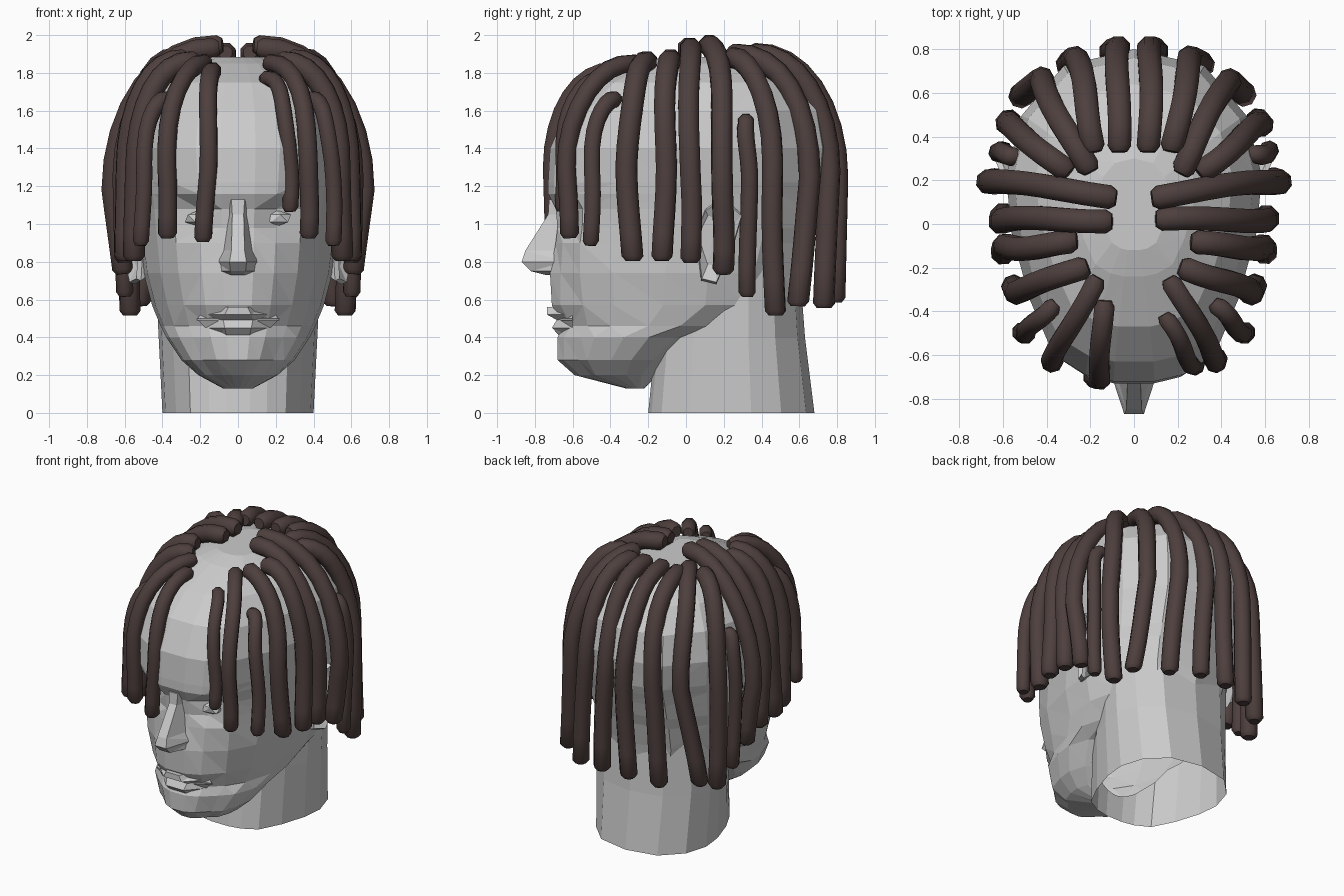
import bpy, bmesh, math, random
from mathutils import Vector

if "Cube" in bpy.data.objects:
    bpy.data.objects.remove(bpy.data.objects["Cube"])

random.seed(4)
hair = bpy.data.materials.new("dark_brown_hair")
hair.diffuse_color = (0.075, 0.05, 0.047, 1)
hair.use_nodes = True
hair.node_tree.nodes["Principled BSDF"].inputs["Base Color"].default_value = hair.diffuse_color


def loft(name, rings, mat=None, smooth=False, tri=False):
    """Skin a list of equal-length closed rings and cap both ends."""
    bm = bmesh.new()
    vs = [[bm.verts.new(p) for p in r] for r in rings]
    n = len(rings[0])
    for a, b in zip(vs, vs[1:]):
        for i in range(n):
            j = (i + 1) % n
            bm.faces.new((a[i], a[j], b[j], b[i]))
    bm.faces.new(vs[0])
    bm.faces.new(vs[-1])
    bmesh.ops.recalc_face_normals(bm, faces=bm.faces)
    if tri:
        bmesh.ops.triangulate(bm, faces=bm.faces)
    me = bpy.data.meshes.new(name)
    bm.to_mesh(me)
    bm.free()
    ob = bpy.data.objects.new(name, me)
    bpy.context.collection.objects.link(ob)
    if mat:
        me.materials.append(mat)
    if smooth:
        bpy.ops.object.select_all(action='DESELECT')
        ob.select_set(True)
        bpy.context.view_layer.objects.active = ob
        bpy.ops.object.shade_smooth_by_angle(angle=math.radians(46))
    return ob


# half outline of a horizontal head section: (share of half width, share of depth)
HALF = [(0, 0), (.16, 0), (.38, .02), (.63, .08), (.82, .25), (.96, .45),
        (1, .62), (.88, .8), (.55, .95), (0, 1)]


def section(z, yf, yb, hw, push=0, cheek=0):
    pts = []
    for i, (u, v) in enumerate(HALF):
        y = yf + v * (yb - yf)
        y += push if i == 2 else cheek if i == 3 else 0
        pts.append((u * hw, y, z))
    return pts + [(-x, y, z) for x, y, z in reversed(pts[1:-1])]


# head: chin to crown, eye sockets pushed in
rows = [(.13, -.32, -.22, .08), (.2, -.59, -.15, .21, .02, .05), (.28, -.68, -.05, .3, .02, .06),
        (.4, -.68, .1, .38, .02, .06), (.46, -.65, .35, .41, .02, .05), (.57, -.71, .6, .455, .02, .06),
        (.74, -.72, .63, .5, .03, .05), (.9, -.69, .67, .52, .01, .02), (.98, -.68, .7, .53, .04, .02),
        (1.08, -.69, .73, .54, .06, .03), (1.16, -.73, .76, .55, 0, .02), (1.22, -.73, .78, .56),
        (1.4, -.72, .8, .585), (1.6, -.63, .76, .55), (1.75, -.47, .64, .45),
        (1.85, -.24, .44, .28), (1.885, -.12, .3, .16)]
head = loft("head", [section(*r) for r in rows], tri=True)

# neck
neck = loft("neck", [section(0, -.2, .68, .4), section(.4, -.16, .63, .42), section(.8, -.1, .6, .44)])


def face_wedge(name, rows, back):
    """Raised facial form; rows are (z, half width, front half width, front y)."""
    return loft(name, [[(-w, back, z), (-f, y, z), (f, y, z), (w, back, z)] for z, w, f, y in rows],
                tri=True)


nose = face_wedge("nose", [(1.13, .05, .035, -.725), (1.05, .06, .03, -.73), (.86, .09, .035, -.85),
                           (.8, .12, .045, -.87), (.75, .12, .04, -.82), (.73, .06, .03, -.74)], -.64)
lower_lip = face_wedge("lower_lip", [(.4, .1, .06, -.66), (.45, .17, .07, -.71), (.5, .22, .08, -.68)], -.6)
upper_lip = face_wedge("upper_lip", [(.49, .22, .08, -.68), (.52, .2, .07, -.735), (.56, .12, .05, -.735)], -.6)

# weld neck and facial forms into the head, leave the neck open underneath
for part in (neck, nose, lower_lip, upper_lip):
    mod = head.modifiers.new(part.name, 'BOOLEAN')
    mod.operation, mod.solver, mod.object = 'UNION', 'EXACT', part
bpy.context.view_layer.objects.active = head
for mod in list(head.modifiers):
    bpy.ops.object.modifier_apply(modifier=mod.name)
for part in (neck, nose, lower_lip, upper_lip):
    bpy.data.objects.remove(part)
bm = bmesh.new()
bm.from_mesh(head.data)
bmesh.ops.delete(bm, geom=[f for f in bm.faces if all(v.co.z < .001 for v in f.verts)], context='FACES_ONLY')
bm.to_mesh(head.data)
bm.free()

# eyes and ears, both sides
EAR = [(.08, .7), (.05, .95), (.1, 1.08), (.2, 1.14), (.3, 1.05), (.25, .88), (.16, .68)]
for side, s in (("left", -1), ("right", 1)):
    bpy.ops.mesh.primitive_ico_sphere_add(subdivisions=1, radius=1, location=(s * .2, -.595, 1.03))
    eye = bpy.context.object
    eye.name = side + "_eye"
    eye.scale = (.09, .05, .045)
    rings = []
    for k, off in ((.75, -.08), (1, -.01), (.95, .015), (.6, -.02)):
        rings.append([(s * (.51 + .45 * (y - .05) + off), .17 + (y - .17) * k, .92 + (z - .92) * k)
                      for y, z in EAR])
    loft(side + "_ear", rings)


def lock(name, root, out, tip, r=.056, sides=8):
    """Rope of hair: quarter ellipse over the skull, then hanging down to the tip."""
    root, out, tip = Vector(root), Vector(out), Vector(tip)
    path = []
    for i in range(9):
        t = i / 8 * math.pi / 2
        p = root.lerp(out, math.sin(t))
        p.z = out.z + (root.z - out.z) * math.cos(t) + .012 * math.sin(2 * t)
        path.append(p)
    for i in range(1, 5):
        path.append(out.lerp(tip, i / 4))
    across = Vector((-(out.y - root.y), out.x - root.x, 0)).normalized()
    sway, phase = random.uniform(.004, .01), random.uniform(0, 6)
    for i, p in enumerate(path):
        p += across * sway * math.sin(phase + i * .8)
    # rounded ends: a narrow ring just beyond a full one
    first, last = (path[1] - path[0]).normalized(), (path[-1] - path[-2]).normalized()
    path = [path[0] - first * .03] + path + [path[-1] + last * .025]
    rings = []
    for i, p in enumerate(path):
        tan = (path[min(i + 1, len(path) - 1)] - path[max(i - 1, 0)]).normalized()
        up = tan.cross(across).normalized()
        k = r * (.65 if i in (0, len(path) - 1) else 1)
        ring = []
        for j in range(sides):
            a = 2 * math.pi * (j + .5) / sides
            ring.append(p + (across * math.cos(a) + up * math.sin(a)) * k)
        rings.append(ring)
    loft(name, rings, hair, smooth=True)


# locks found on both sides, front to back: root, outermost point, tip, radius
PAIRS = [
    ((.18, -.27, 1.85), (.38, -.63, 1.3), (.37, -.62, .95), .05),
    ((.38, -.38, 1.66), (.5, -.5, 1.25), (.51, -.5, .91), .046),
    ((.24, -.2, 1.86), (.54, -.31, 1.3), (.55, -.29, .83), .058),
    ((.29, -.09, 1.87), (.59, -.11, 1.3), (.6, -.12, .83), .059),
    ((.13, .02, 1.93), (.61, .02, 1.25), (.6, .03, .82), .059),
    ((.11, .13, 1.945), (.665, .2, 1.18), (.61, .19, .76), .059),
    ((.55, .31, 1.54), (.62, .33, 1.2), (.6, .33, .64), .046),
    ((.32, .25, 1.88), (.58, .46, 1.2), (.57, .47, .54), .058),
    ((.22, .26, 1.9), (.43, .66, 1.25), (.51, .59, .59), .058),
    ((.18, .36, 1.9), (.26, .76, 1.28), (.31, .73, .58), .058),
    ((.07, .36, 1.905), (.075, .805, 1.25), (.1, .79, .61), .058),
]
for side, s in (("left", -1), ("right", 1)):
    for n, (*pts, r) in enumerate(PAIRS, 2):
        lock(f"{side}_lock_{n}", *[(s * x, y, z) for x, y, z in pts], r)

# the two foremost locks differ
lock("left_lock_1", (-.14, -.38, 1.81), (-.16, -.71, 1.3), (-.18, -.7, .93), .05)
lock("right_lock_1", (.15, -.44, 1.77), (.27, -.65, 1.35), (.28, -.65, 1.09), .043)
